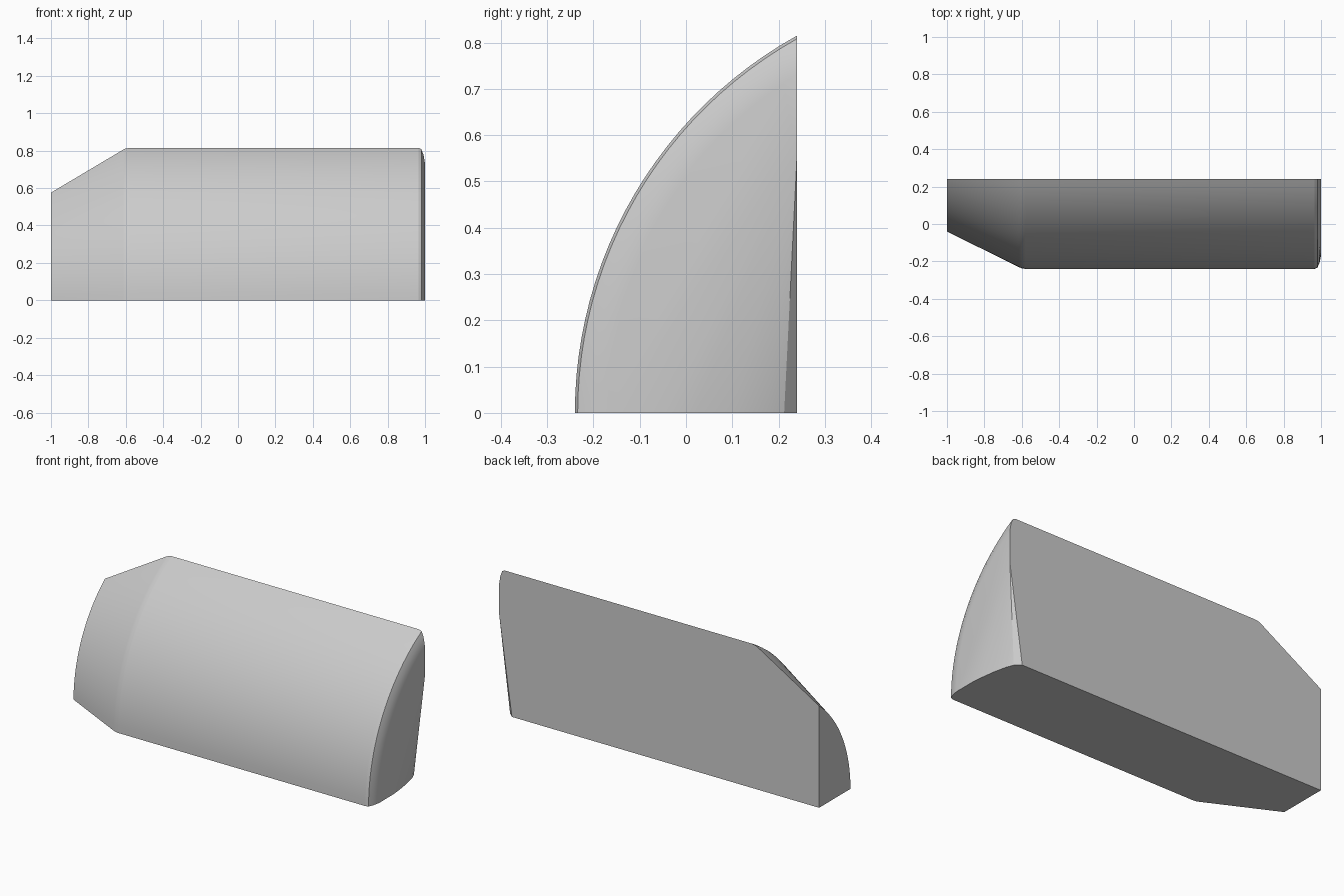
import bpy, bmesh
from math import acos, cos, sin, radians

if "Cube" in bpy.data.objects:
    bpy.data.objects.remove(bpy.data.objects["Cube"])

AXIS_Y = 0.692     # turning axis of the curved shell (at z = 0)
BACK_Y = 0.24      # flat back plane
STEPS = 24

# Profile along x: (x, radius), tapered left end, softened right rim
profile = [(-1.0, 0.732), (-0.615, 0.923), (-0.6, 0.929), (-0.58, 0.932),
           (0.965, 0.932), (0.98, 0.926), (0.992, 0.90), (1.0, 0.86)]

# Bottom edge of the dished right end: (x, y)
end_curve = [(1.0, -0.04), (0.994, 0.02), (0.983, 0.10), (0.966, 0.175),
             (0.951, 0.212), (0.92, BACK_Y)]

bm = bmesh.new()

# Arcs of the shell, each running from the floor to the back plane
for x, r in profile:
    sweep = acos((AXIS_Y - BACK_Y) / r)
    for i in range(STEPS + 1):
        a = sweep * i / STEPS
        bm.verts.new((x, AXIS_Y - r * cos(a), r * sin(a)))

# Right end: edge on the floor plus the point where it meets the back
for x, y in end_curve:
    bm.verts.new((x, y, 0))
bm.verts.new((1.0, BACK_Y, 0.56))

# Left end: back corner on the floor
bm.verts.new((-1.0, BACK_Y, 0))

# Wrap everything in one convex skin
hull = bmesh.ops.convex_hull(bm, input=bm.verts[:])
loose = [v for v in bm.verts if not v.link_faces]
bmesh.ops.delete(bm, geom=loose, context='VERTS')
bmesh.ops.dissolve_limit(bm, angle_limit=radians(0.2),
                         verts=bm.verts[:], edges=bm.edges[:])
bmesh.ops.recalc_face_normals(bm, faces=bm.faces[:])

mesh = bpy.data.meshes.new("curved_shell_block")
bm.to_mesh(mesh)
bm.free()
obj = bpy.data.objects.new("curved_shell_block", mesh)
bpy.context.collection.objects.link(obj)

# Smooth curve, crisp cut edges
bpy.context.view_layer.objects.active = obj
obj.select_set(True)
bpy.ops.object.shade_smooth_by_angle(angle=radians(20))
